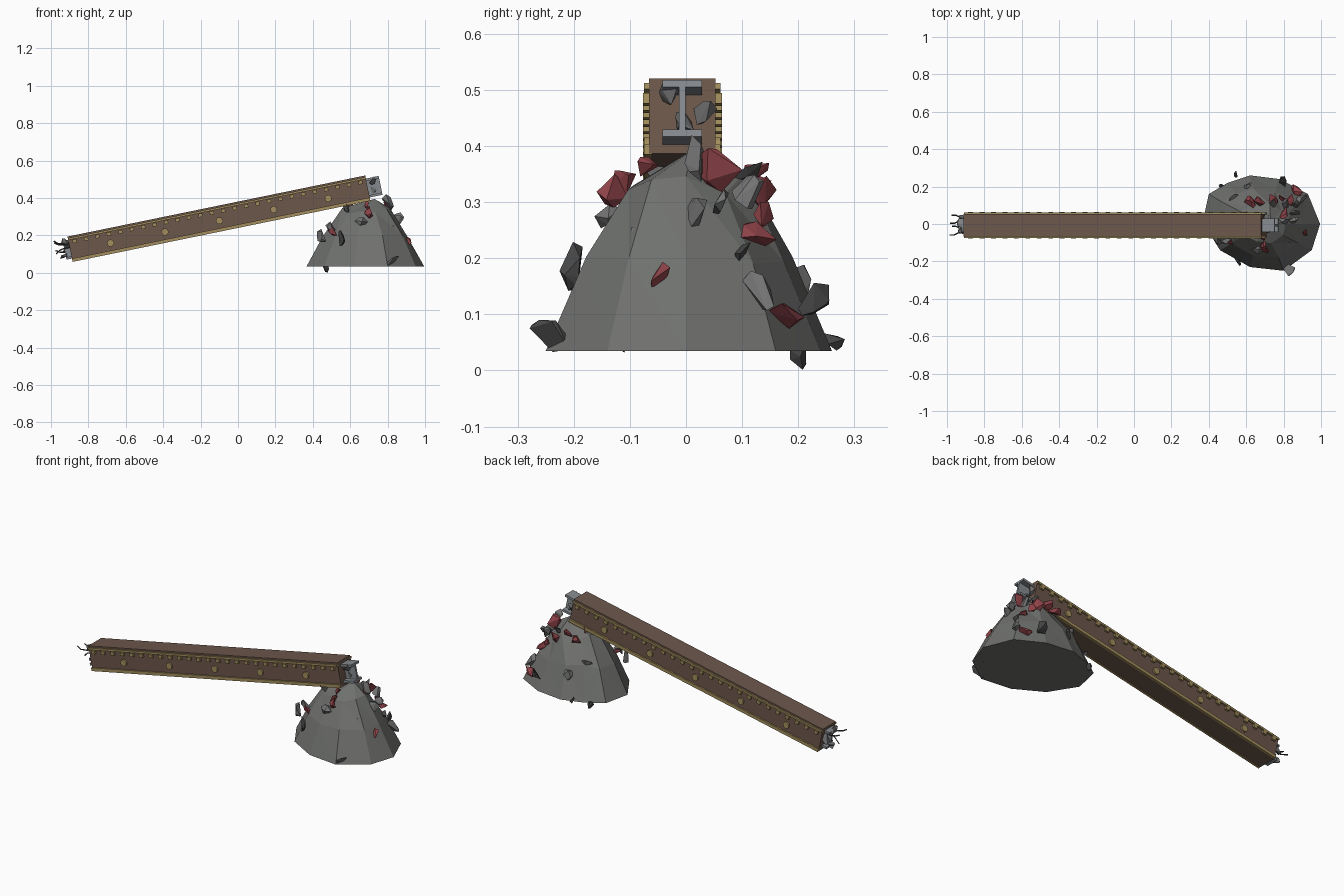
import bpy, bmesh, math, random
from mathutils import Vector, Matrix, Euler

if "Cube" in bpy.data.objects:
    bpy.data.objects.remove(bpy.data.objects["Cube"])

def material(name, rgb):
    m = bpy.data.materials.new(name)
    m.diffuse_color = (*rgb, 1)
    m.use_nodes = True
    m.node_tree.nodes["Principled BSDF"].inputs["Base Color"].default_value = m.diffuse_color
    return m

BROWN = material("timber", (0.15, 0.095, 0.07))
GOLD = material("gold", (0.36, 0.27, 0.11))
STONE = material("stone", (0.16, 0.165, 0.155))
GREY = material("grey_shard", (0.17, 0.17, 0.17))
STEEL = material("steel", (0.24, 0.26, 0.28))
DARK = material("dark_iron", (0.06, 0.06, 0.06))
RED = material("red_shard", (0.27, 0.055, 0.065))

# Tilted beam frame: u along, v across, w up
TILT = Matrix.Translation((-0.102, -0.0065, 0.29)) @ Matrix.Rotation(-math.radians(11.6), 4, 'Y')

def finish(name, bm, mat, matrix=Matrix()):
    bmesh.ops.recalc_face_normals(bm, faces=bm.faces)
    me = bpy.data.meshes.new(name)
    bm.to_mesh(me)
    bm.free()
    me.materials.append(mat)
    ob = bpy.data.objects.new(name, me)
    ob.matrix_world = matrix
    bpy.context.collection.objects.link(ob)
    return ob

def add_box(bm, c, s):
    bmesh.ops.create_cube(bm, size=1, matrix=Matrix.Translation(c) @ Matrix.Diagonal((*s, 1)))

def boxes(name, items, mat, matrix=TILT):
    bm = bmesh.new()
    for c, s in items:
        add_box(bm, c, s)
    return finish(name, bm, mat, matrix)

# Beam body
L, H, W = 1.625, 0.137, 0.118
boxes("beam_body", [((0, 0, 0), (L, W, H))], BROWN)

# Gold trims and dentils on both sides
trims, dentils = [], []
for s in (-1, 1):
    trims += [((0, s * (W / 2 + 0.002), -H / 2 + 0.008), (L, 0.014, 0.018)),
              ((0, s * (W / 2 + 0.002), H / 2 - 0.014), (L, 0.014, 0.011))]
    for i in range(26):
        dentils.append(((-0.78 + i * 0.0624, s * (W / 2 + 0.004), 0.037), (0.022, 0.015, 0.019)))
boxes("beam_trims", trims, GOLD)
boxes("beam_dentils", dentils, GOLD)

# Round bosses
bm = bmesh.new()
for s in (-1, 1):
    for i in range(5):
        m = Matrix.Translation(((i - 2) * 0.297, s * (W / 2 + 0.002), -0.012)) @ Matrix.Rotation(math.pi / 2, 4, 'X')
        bmesh.ops.create_cone(bm, cap_ends=True, segments=12, radius1=0.019, radius2=0.019, depth=0.014, matrix=m)
finish("beam_bosses", bm, GOLD, TILT)

# Steel I-section stubs at the broken ends
for name, u, n in (("right_steel_stub", L / 2 + 0.03, 0.08), ("left_steel_stub", -L / 2 - 0.01, 0.04)):
    boxes(name, [((u, 0, 0.045), (n, 0.07, 0.013)), ((u, 0, -0.045), (n, 0.07, 0.013)),
                 ((u, 0, 0), (n, 0.012, 0.09))], STEEL)

# Bent reinforcing rods at the left end
cu = bpy.data.curves.new("left_rods", 'CURVE')
cu.dimensions, cu.bevel_depth, cu.bevel_resolution, cu.use_fill_caps = '3D', 0.0035, 0, True
for y, w, dy, dw in ((-0.04, 0.035, -0.012, 0.025), (-0.015, 0.01, 0.01, -0.02),
                     (0.02, 0.03, -0.01, 0.02), (0.042, -0.01, 0.012, 0.018)):
    sp = cu.splines.new('POLY')
    sp.points.add(3)
    for p, co in zip(sp.points, ((-0.78, y, w), (-0.845, y, w), (-0.87, y + dy, w + dw * .3), (-0.89, y + dy, w + dw))):
        p.co = (*co, 1)
cu.materials.append(DARK)
rods = bpy.data.objects.new("left_rods", cu)
rods.matrix_world = TILT
bpy.context.collection.objects.link(rods)

# Rubble mound: faceted rings lofted from an eleven-sided base
base = [(.40, .16), (.50, .22), (.62, .26), (.78, .24), (.93, .16), (.995, 0),
        (.95, -.14), (.80, -.25), (.62, -.23), (.46, -.14), (.367, .01)]
random.seed(4)
bm = bmesh.new()
rings = []
for z, k, j in ((0.035, 1, 0), (0.205, 0.73, 0.04), (0.335, 0.42, 0.05)):
    rings.append([bm.verts.new((0.685 + (x - 0.685) * k * (1 + random.uniform(-j, j)),
                                y * k * (1 + random.uniform(-j, j)), z + random.uniform(-j, j) * 0.4))
                  for x, y in base])
n = len(base)
for a, b in zip(rings, rings[1:]):
    for i in range(n):
        q = (a[i], a[(i + 1) % n], b[(i + 1) % n], b[i])
        bm.faces.new((q[0], q[1], q[2]))
        bm.faces.new((q[0], q[2], q[3]))
peak = bm.verts.new((0.73, 0.015, 0.395))
for i in range(n):
    bm.faces.new((rings[2][i], rings[2][(i + 1) % n], peak))
bm.faces.new(rings[0][::-1])
finish("rubble_mound", bm, STONE)

# Angular shards: convex hulls of jittered points
def shards(name, mat, items, seed):
    random.seed(seed)
    bm = bmesh.new()
    for x, y, z, r, long in items:
        rot = Euler([random.uniform(0, 6.28) for _ in range(3)]).to_matrix()
        vs = []
        for i in range(9):
            d = Vector([random.gauss(0, 1) for _ in range(3)]).normalized() * r
            d.x *= long
            d.z *= 0.65
            vs.append(bm.verts.new(Vector((x, y, z)) + rot @ d))
        res = bmesh.ops.convex_hull(bm, input=vs)
        bmesh.ops.delete(bm, geom=[v for v in res["geom_interior"] if isinstance(v, bmesh.types.BMVert)], context='VERTS')
    finish(name, bm, mat)

shards("red_shards", RED, [
    (.70, -.13, .32, .03, 1.2), (.80, .06, .355, .042, 1.3), (.74, .13, .33, .038, 1.2),
    (.80, .14, .28, .028, 1.2), (.83, .12, .24, .03, 1.5), (.915, -.045, .165, .024, 1.5),
    (.87, .18, .105, .034, 1.2), (.69, -.07, .36, .022, 1.1), (.62, .12, .325, .035, 1.2),
    (.67, .12, .355, .03, 1.2), (.51, -.10, .22, .024, 1.5), (.69, -.11, .34, .024, 1.2),
    (.60, .06, .36, .025, 1.2)], 3)
shards("grey_shards", GREY, [
    (.84, 0, .27, .045, 1.4), (.90, .13, .14, .038, 1.2), (.80, .02, .375, .036, 1.3),
    (.83, -.24, .06, .042, 1), (.66, -.14, .275, .028, 1.3), (.45, -.09, .20, .036, 1.2),
    (.50, -.09, .255, .032, 1.3), (.81, .11, .32, .03, 1.3), (.58, -.05, .35, .03, 1.2),
    (.77, -.04, .34, .035, 1.2), (.86, .06, .30, .026, 1.2), (.53, .14, .22, .03, 1.2),
    (.61, .20, .16, .03, 1.2), (.84, -.09, .23, .024, 1.4)], 8)
shards("dark_shards", DARK, [
    (.80, .23, .125, .033, 1.2), (.55, .265, .055, .022, 1), (.47, .205, .025, .024, 1.1),
    (.55, -.20, .185, .03, 1.5), (.90, -.12, .06, .025, 1.2), (.74, .115, .355, .025, 1.3),
    (.86, .10, .20, .024, 1.4)], 12)
# Broken masonry clinging to the beam ends
shards("beam_end_shards", GREY, [
    (.72, -.03, .50, .025, 1.3), (.715, 0, .44, .028, 1.2), (.71, .03, .46, .026, 1.2),
    (-.92, -.03, .16, .028, 1.3), (-.92, .03, .13, .028, 1.3), (-.93, 0, .09, .024, 1.3),
    (-.925, .01, .17, .026, 1.2)], 21)
